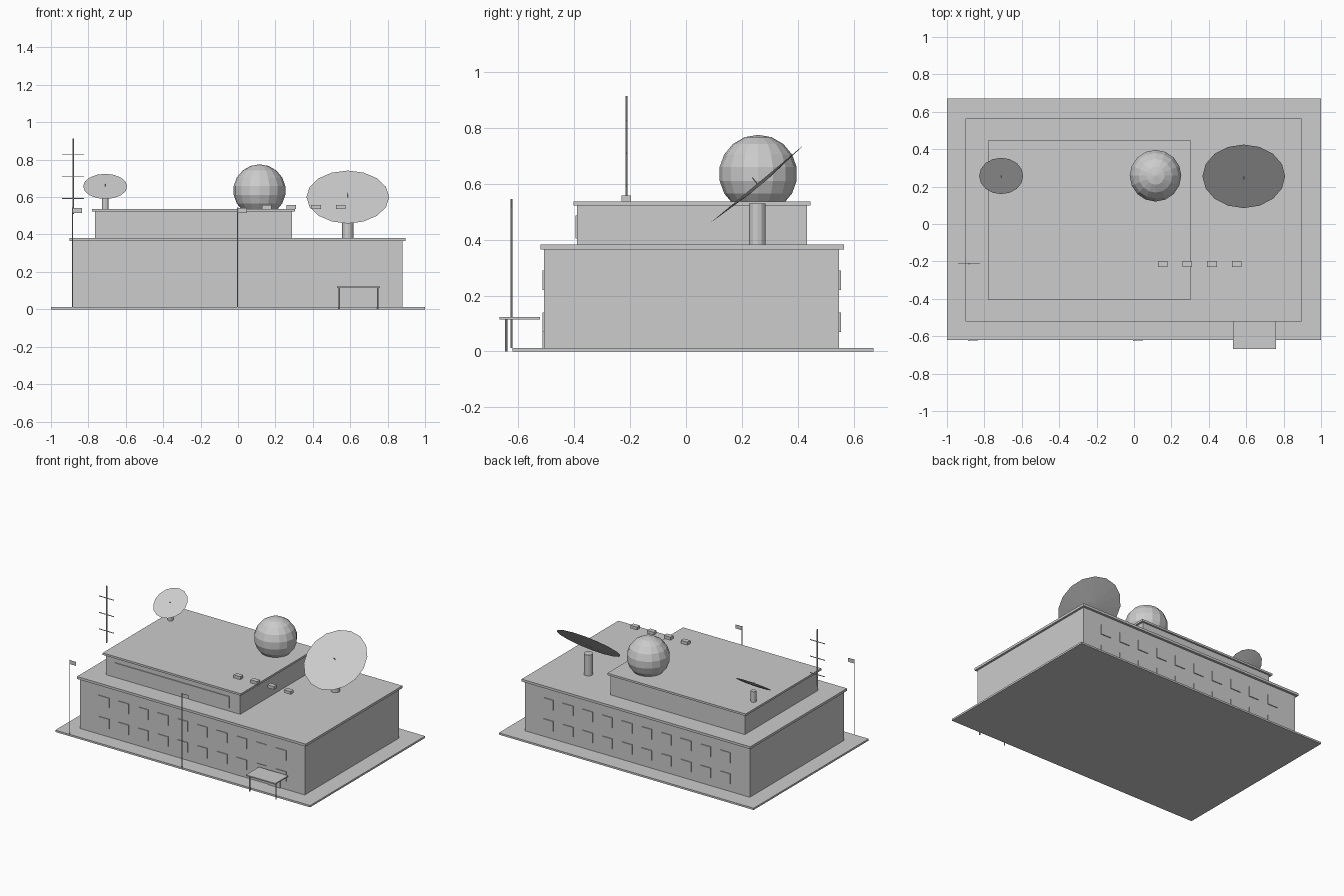
import bpy, bmesh, math
from mathutils import Matrix, Vector

if "Cube" in bpy.data.objects:
    bpy.data.objects.remove(bpy.data.objects["Cube"])

grey = bpy.data.materials.new("light_grey")
grey.diffuse_color = (0.604, 0.604, 0.604, 1)
grey.use_nodes = True
grey.node_tree.nodes["Principled BSDF"].inputs["Base Color"].default_value = grey.diffuse_color


def finish(bm, name):
    me = bpy.data.meshes.new(name)
    bmesh.ops.recalc_face_normals(bm, faces=bm.faces)
    bm.to_mesh(me)
    bm.free()
    me.materials.append(grey)
    ob = bpy.data.objects.new(name, me)
    bpy.context.collection.objects.link(ob)
    return ob


def box(name, x, y, z):
    # box from (min, max) pairs
    bm = bmesh.new()
    size = [b - a for a, b in (x, y, z)]
    mid = [(a + b) / 2 for a, b in (x, y, z)]
    bmesh.ops.create_cube(bm, size=1, matrix=Matrix.Translation(mid) @ Matrix.Diagonal((*size, 1)))
    return finish(bm, name)


def rod(name, x, y, z0, z1, r, n=8):
    bm = bmesh.new()
    bmesh.ops.create_cone(bm, cap_ends=True, segments=n, radius1=r, radius2=r, depth=z1 - z0,
                          matrix=Matrix.Translation((x, y, (z0 + z1) / 2)))
    return finish(bm, name)


def dish(name, centre, r, tilt, post_z, post_r):
    # shallow reflector facing front and up, with a feed stub and a post
    rot = Matrix.Translation(centre) @ Matrix.Rotation(tilt, 4, 'X')
    bm = bmesh.new()
    d = r * 0.05
    bmesh.ops.create_cone(bm, cap_ends=True, segments=16, radius1=r * 0.2, radius2=r, depth=d,
                          matrix=rot @ Matrix.Translation((0, 0, -d / 2)))
    finish(bm, name + "_reflector")
    bm = bmesh.new()
    f = r * 0.13
    bmesh.ops.create_cone(bm, cap_ends=True, segments=6, radius1=0.002, radius2=0.002, depth=f,
                          matrix=rot @ Matrix.Translation((0, 0, f / 2)))
    finish(bm, name + "_feed")
    rod(name + "_post", centre[0], centre[1], post_z[0], post_z[1], post_r, 12)


# base and two storeys with roof slabs
box("base_slab", (-1, 1), (-0.62, 0.67), (0, 0.013))
box("main_block", (-0.885, 0.88), (-0.508, 0.548), (0.013, 0.365))
box("main_roof", (-0.9, 0.895), (-0.52, 0.565), (0.365, 0.382))
box("upper_block", (-0.765, 0.29), (-0.39, 0.433), (0.382, 0.523))
box("upper_roof", (-0.78, 0.305), (-0.403, 0.446), (0.523, 0.537))
box("upper_window_band", (-0.69, 0.205), (-0.396, -0.389), (0.404, 0.487))

# two rows of windows on front and back
for i in range(10):
    x = -0.695 + i * 0.1545
    for z in (0.07, 0.22):
        box("front_window", (x - 0.04, x + 0.04), (-0.513, -0.507), (z, z + 0.07))
        box("back_window", (x - 0.04, x + 0.04), (0.547, 0.554), (z, z + 0.07))

# entrance door and canopy
box("door", (0.6, 0.69), (-0.514, -0.507), (0, 0.1))
box("canopy_roof", (0.53, 0.76), (-0.667, -0.522), (0.115, 0.123))
for x in (0.542, 0.748):
    rod("canopy_post", x, -0.643, 0, 0.116, 0.004)

# radome
bm = bmesh.new()
bmesh.ops.create_uvsphere(bm, u_segments=16, v_segments=9, radius=0.14,
                          matrix=Matrix.Translation((0.115, 0.258, 0.635)))
finish(bm, "radome")

# satellite dishes
dish("large_dish", (0.587, 0.255, 0.6), 0.221, math.radians(39.8), (0.382, 0.53), 0.03)
dish("small_dish", (-0.71, 0.257, 0.657), 0.118, math.radians(34.7), (0.537, 0.612), 0.018)

# antenna mast with crossbars
rod("mast", -0.882, -0.213, 0.51, 0.913, 0.004)
for z in (0.592, 0.709, 0.826):
    box("mast_crossbar", (-0.942, -0.824), (-0.215, -0.211), (z - 0.002, z + 0.002))

# roof units in a row
for i in range(4):
    x = 0.153 + i * 0.132
    box("roof_unit", (x - 0.026, x + 0.026), (-0.23, -0.197), (0.537, 0.558))

# flagpoles
for x in (-0.884, -0.002):
    rod("flagpole", x, -0.624, 0.012, 0.545, 0.003)
    box("flag", (x, x + 0.05), (-0.625, -0.623), (0.515, 0.542))
